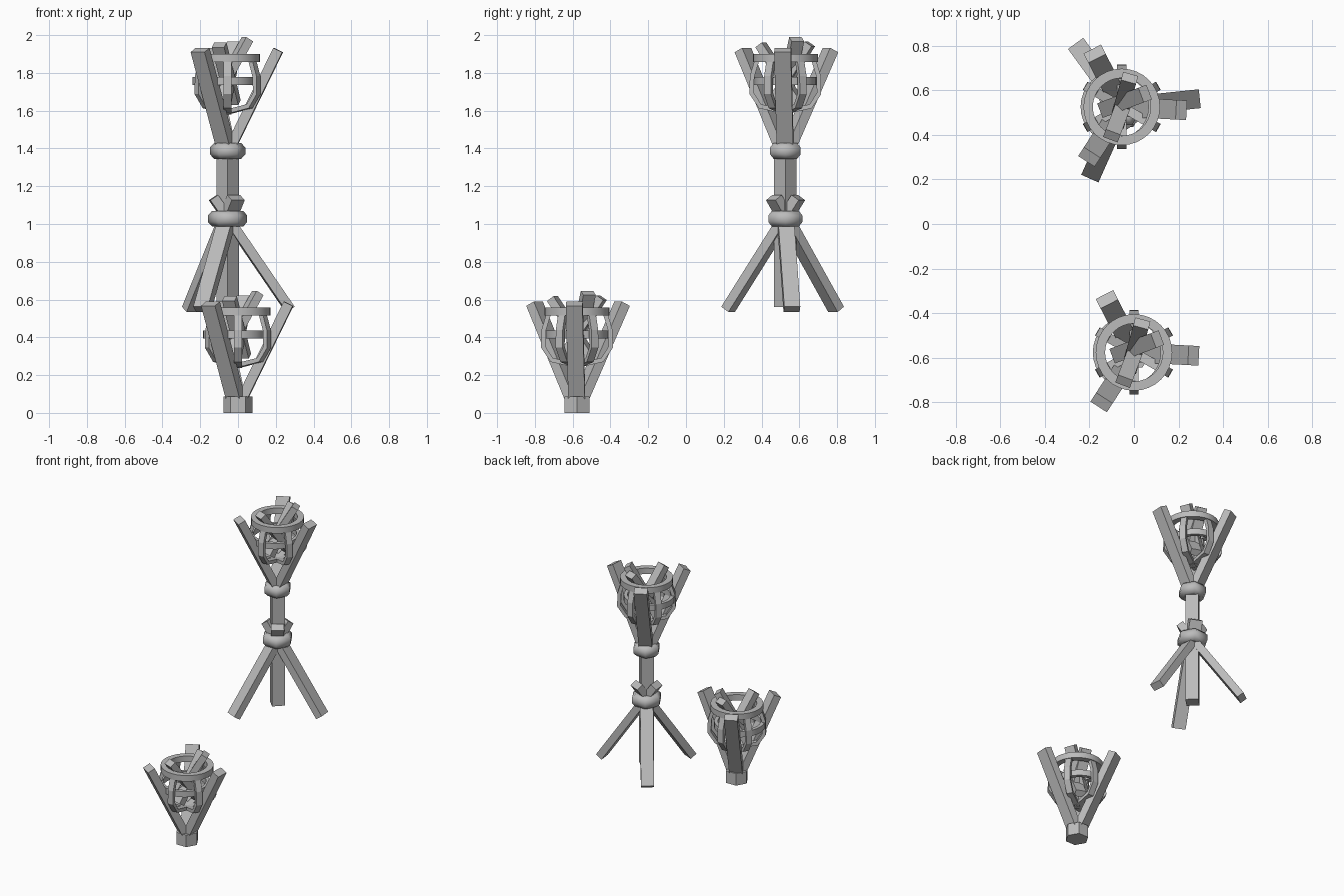
import bpy, bmesh
from math import radians, cos, sin, pi
from mathutils import Vector, Matrix

if "Cube" in bpy.data.objects:
    bpy.data.objects.remove(bpy.data.objects["Cube"], do_unlink=True)

GREY = (0.5, 0.5, 0.5, 1)
mat = bpy.data.materials.new("plain grey")
mat.use_nodes = True
mat.diffuse_color = GREY
mat.node_tree.nodes["Principled BSDF"].inputs["Base Color"].default_value = GREY


def finish(bm, name, origin, smooth=None):
    """Turn a bmesh into a named object, optionally smooth below an angle."""
    bmesh.ops.remove_doubles(bm, verts=bm.verts, dist=0.0005)
    bmesh.ops.recalc_face_normals(bm, faces=bm.faces)
    mesh = bpy.data.meshes.new(name)
    bm.to_mesh(mesh)
    bm.free()
    mesh.materials.append(mat)
    obj = bpy.data.objects.new(name, mesh)
    obj.location = origin
    bpy.context.collection.objects.link(obj)
    if smooth:
        bpy.ops.object.select_all(action='DESELECT')
        obj.select_set(True)
        bpy.context.view_layer.objects.active = obj
        bpy.ops.object.shade_smooth_by_angle(angle=radians(smooth))
    return obj


def polar(r, angle, z):
    return Vector((r * cos(radians(angle)), r * sin(radians(angle)), z))


def beam(name, origin, a, b, width, thick, side):
    """Square-cut timber from a to b; side is the direction of its width."""
    a, b = Vector(a), Vector(b)
    up = (b - a).normalized()
    side = (side - up * side.dot(up)).normalized()
    rot = Matrix((side.cross(up), side, up)).transposed().to_4x4()
    size = Matrix.Diagonal((thick, width, (b - a).length, 1))
    bm = bmesh.new()
    bmesh.ops.create_cube(bm, size=1, matrix=Matrix.Translation((a + b) / 2) @ rot @ size)
    return finish(bm, name, origin)


def lathe(name, origin, profile, steps, smooth):
    """Spin a closed (radius, z) profile around the vertical axis."""
    bm = bmesh.new()
    verts = [bm.verts.new((r, 0, z)) for r, z in profile]
    edges = [bm.edges.new((v, verts[i - 1])) for i, v in enumerate(verts)]
    bmesh.ops.spin(bm, geom=verts + edges, cent=(0, 0, 0), axis=(0, 0, 1),
                   angle=2 * pi, steps=steps, use_merge=False)
    return finish(bm, name, origin, smooth)


def hoop(name, origin, outer, inner, z, height):
    lathe(name, origin, [(outer, z), (outer, z + height), (inner, z + height), (inner, z)], 32, 30)


def knot(name, origin, z, radius):
    """Six-sided rounded binding."""
    tube = [(radius - 0.04 + 0.04 * cos(k * pi / 4 + pi / 8),
             z + 0.045 * sin(k * pi / 4 + pi / 8)) for k in range(8)]
    lathe(name, origin, tube, 6, 65)


def basket_strip(name, origin, angle):
    """Bent flat bar that runs from the rim to the bottom of the basket."""
    path = [Vector(p) for p in ((0.155, 0.55), (0.188, 0.44), (0.19, 0.345), (0.14, 0.27), (0.0, 0.238))]
    tangent = polar(0.021, angle + 90, 0)
    bm = bmesh.new()
    rows = []
    for i, p in enumerate(path):
        d = (path[min(i + 1, len(path) - 1)] - path[max(i - 1, 0)]).normalized()
        q = p + Vector((d.y, -d.x)) * 0.024
        rows.append([bm.verts.new(polar(c.x, angle, c.y) + s * tangent)
                     for c, s in ((p, -1), (p, 1), (q, 1), (q, -1))])
    for a, b in zip(rows, rows[1:]):
        for k in range(4):
            bm.faces.new((a[k - 1], a[k], b[k], b[k - 1]))
    bm.faces.new(rows[0])
    bm.faces.new(rows[-1])
    finish(bm, name, origin)


def fire_basket(prefix, origin):
    # Three splayed posts holding the basket
    for i in range(3):
        ang = -3 + 120 * i
        beam(f"{prefix}_post_{i + 1}", origin, polar(0.015, ang, 0.06), polar(0.268, ang, 0.578),
             0.088, 0.053, polar(1, ang + 90, 0))
    # Basket hoops and strips
    hoop(f"{prefix}_rim", origin, 0.172, 0.13, 0.515, 0.042)
    hoop(f"{prefix}_middle_hoop", origin + Vector((-0.02, 0, 0)), 0.165, 0.14, 0.393, 0.042)
    for i in range(6):
        basket_strip(f"{prefix}_strip_{i + 1}", origin, 30 + 60 * i)
    # Crossed firewood
    logs = [((-0.08, -0.01, 0.30), (0.105, 0.06, 0.635)),
            ((-0.02, -0.07, 0.30), (0.035, 0.13, 0.61)),
            ((0.03, 0.07, 0.30), (-0.045, -0.13, 0.605))]
    for i, (a, b) in enumerate(logs):
        lean = Vector(b) - Vector(a)
        beam(f"{prefix}_firewood_{i + 1}", origin, a, b, 0.07, 0.045, Vector((-lean.y, lean.x, 0)))


# Short torch with a six-sided foot
short = Vector((0, -0.577, 0))
fire_basket("short_torch", short)
foot = bmesh.new()
bmesh.ops.create_cone(foot, cap_ends=True, segments=6, radius1=0.077, radius2=0.077, depth=0.086,
                      matrix=Matrix.Translation((0, 0, 0.043)) @ Matrix.Rotation(pi / 2, 4, 'Z'))
for v in foot.verts:  # keep a corner on each side
    v.co = v.co if abs(v.co.y) < 0.07 else Matrix.Identity(3) @ v.co
if max(v.co.x for v in foot.verts) < 0.07:
    bmesh.ops.rotate(foot, verts=foot.verts, matrix=Matrix.Rotation(pi / 6, 3, 'Z'))
finish(foot, "short_torch_foot", short)

# Tall torch: basket, shaft, bindings and tripod
tall = Vector((-0.055, 0.526, 0))
fire_basket("tall_torch", tall + Vector((0, 0, 1.343)))
beam("tall_torch_shaft", tall, (0, 0, 0.56), (0, 0, 1.40), 0.085, 0.085, Vector((1, 1, 0)))
knot("upper_binding", tall, 1.387, 0.097)
knot("lower_binding", tall, 1.028, 0.107)
for i in range(3):
    ang = 6 + 120 * i
    beam(f"tripod_leg_{i + 1}", tall, polar(0.332, ang, 0.548), polar(-0.075, ang, 1.14),
         0.085, 0.05, polar(1, ang + 90, 0))
